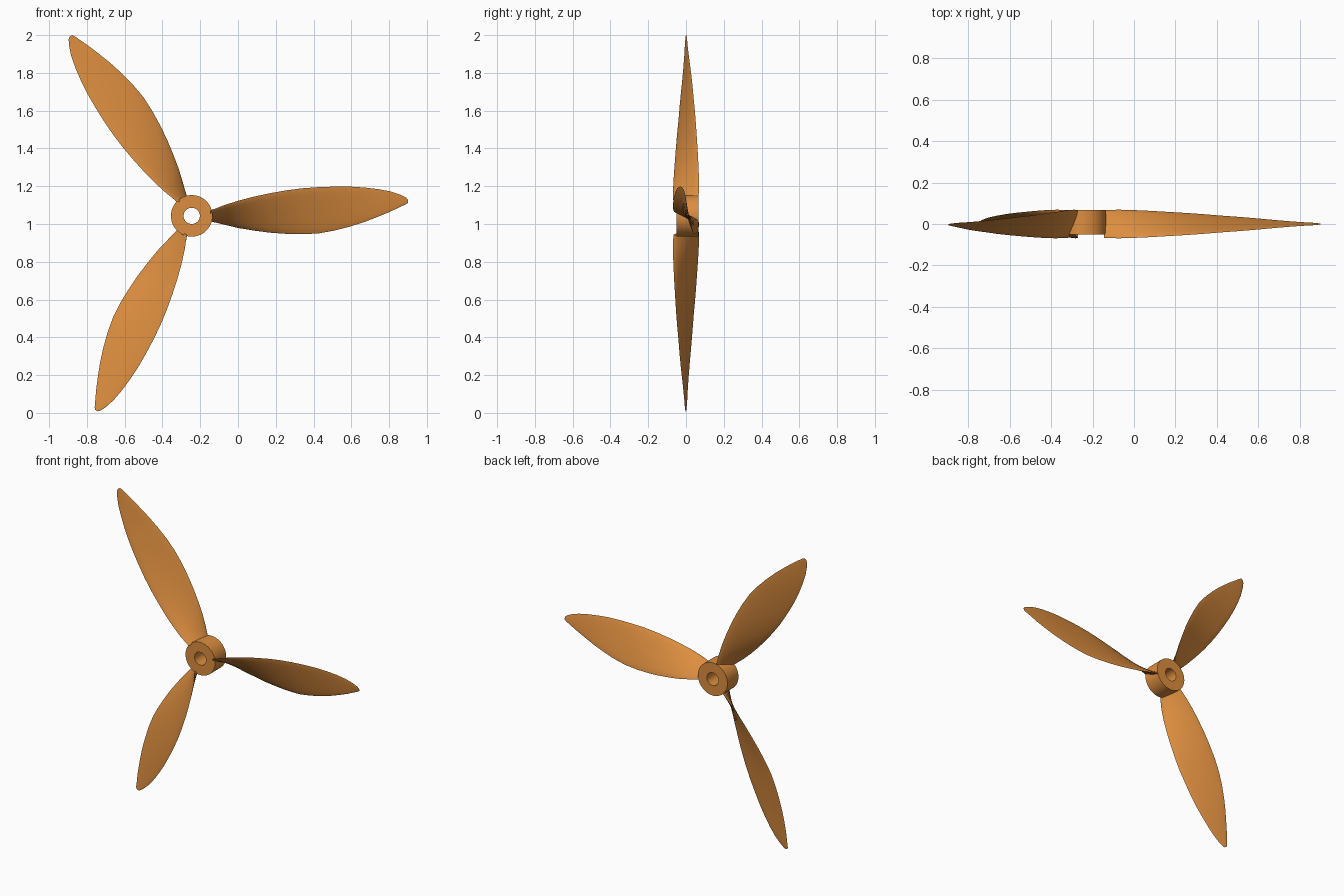
import bpy, bmesh, math
from mathutils import Matrix, Vector

if "Cube" in bpy.data.objects:
    bpy.data.objects.remove(bpy.data.objects["Cube"])

CX, CZ = -0.245, 1.043            # hub axis (runs along y)

mat = bpy.data.materials.new("orange_paint")
mat.diffuse_color = (0.72, 0.27, 0.05, 1)
mat.use_nodes = True
mat.node_tree.nodes["Principled BSDF"].inputs["Base Color"].default_value = mat.diffuse_color


def finish(name, bm):
    bmesh.ops.recalc_face_normals(bm, faces=bm.faces)
    me = bpy.data.meshes.new(name)
    bm.to_mesh(me)
    bm.free()
    ob = bpy.data.objects.new(name, me)
    bpy.context.collection.objects.link(ob)
    me.materials.append(mat)
    bpy.ops.object.select_all(action='DESELECT')
    ob.select_set(True)
    bpy.context.view_layer.objects.active = ob
    bpy.ops.object.shade_smooth_by_angle(angle=math.radians(35))
    return ob


def bridge_loops(bm, a, b):
    n = len(a)
    for i in range(n):
        j = (i + 1) % n
        bm.faces.new((a[i], a[j], b[j], b[i]))


# hub: a ring with a shaft hole
bm = bmesh.new()
rings = []
for r, y in ((0.043, -0.05), (0.11, -0.05), (0.11, 0.067), (0.043, 0.067)):
    rings.append([bm.verts.new((CX + r * math.cos(2 * math.pi * i / 48), y,
                                CZ + r * math.sin(2 * math.pi * i / 48))) for i in range(48)])
for k in range(4):
    bridge_loops(bm, rings[k], rings[(k + 1) % 4])
finish("hub", bm)

# blade stations: radius, lower edge, upper edge, half depth in y
stations = [
    (0.100, -0.028, 0.028, 0.067), (0.170, -0.046, 0.056, 0.069),
    (0.245, -0.064, 0.080, 0.067), (0.330, -0.078, 0.102, 0.063),
    (0.415, -0.089, 0.120, 0.058), (0.500, -0.095, 0.135, 0.053),
    (0.585, -0.097, 0.146, 0.047), (0.670, -0.093, 0.152, 0.040),
    (0.755, -0.078, 0.155, 0.034), (0.840, -0.056, 0.155, 0.027),
    (0.915, -0.032, 0.150, 0.020), (0.985, -0.005, 0.142, 0.014),
    (1.050, 0.022, 0.130, 0.009), (1.105, 0.048, 0.112, 0.006),
    (1.135, 0.062, 0.097, 0.003), (1.145, 0.070, 0.086, 0.002),
]
SIDE = 8                           # points per face of the section


def blade(name, angle):
    bm = bmesh.new()
    loops = []
    for r, lo, hi, h in stations:
        a, b = Vector((r, h, lo)), Vector((r, -h, hi))
        chord = b - a
        normal = Vector((1, 0, 0)).cross(chord).normalized()
        thick = 0.010 * (1 - r / 1.2) + 0.001
        loop = []
        for i in range(2 * SIDE):
            t = math.pi * i / SIDE
            u = 0.5 - 0.5 * math.cos(t)
            loop.append(bm.verts.new(a + chord * u + normal * thick * math.sin(t)))
        loops.append(loop)
    for p, q in zip(loops, loops[1:]):
        bridge_loops(bm, p, q)
    bm.faces.new(loops[0])
    bm.faces.new(loops[-1])
    # turn from +x toward +z about the hub axis
    bm.transform(Matrix.Translation((CX, 0, CZ)) @ Matrix.Rotation(-angle, 4, 'Y'))
    finish(name, bm)


for n in range(3):
    blade(f"blade_{n + 1}", n * 2 * math.pi / 3)
